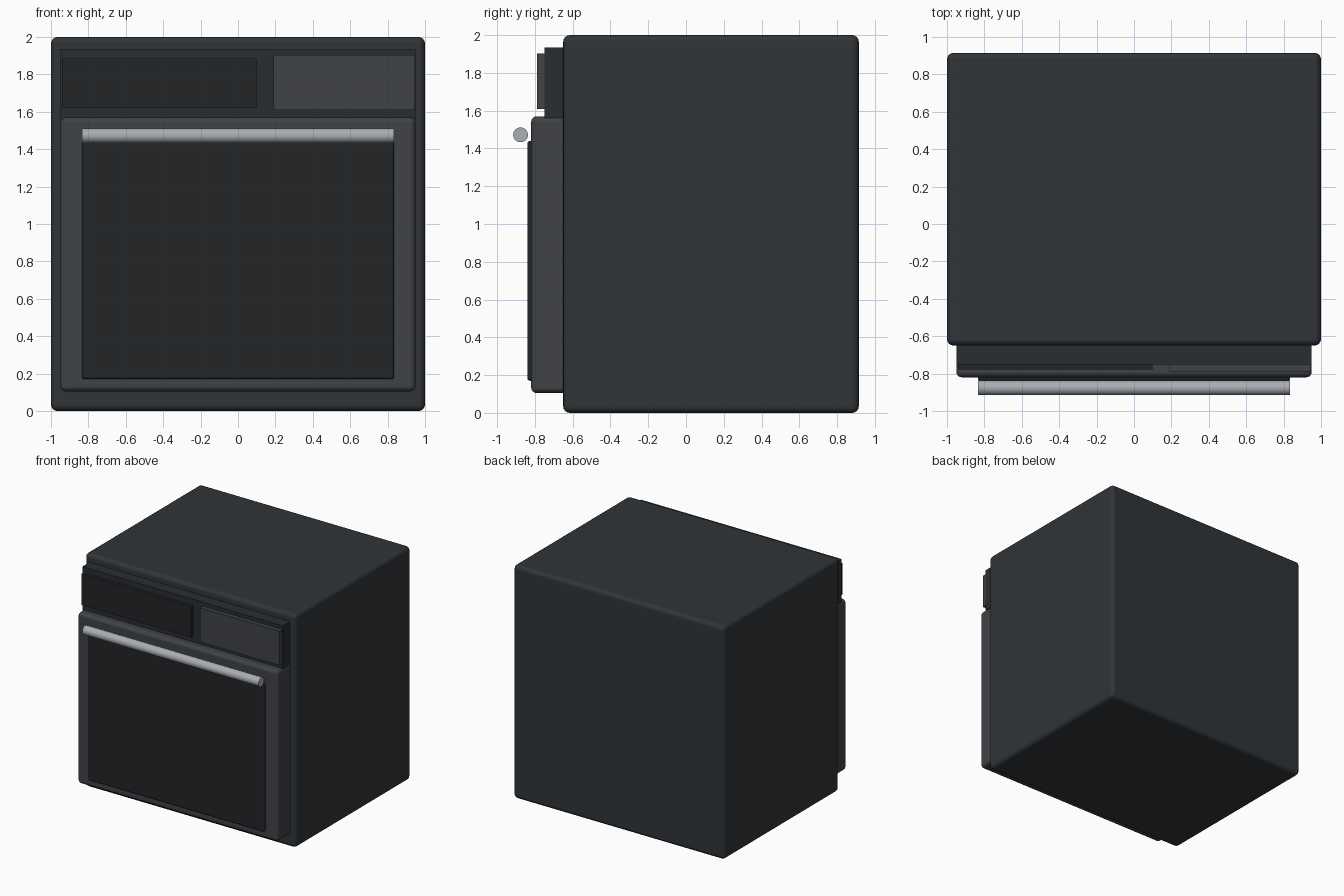
import bpy
import math

if "Cube" in bpy.data.objects:
    bpy.data.objects.remove(bpy.data.objects["Cube"])


def material(name, color):
    mat = bpy.data.materials.new(name)
    mat.diffuse_color = (*color, 1)
    mat.use_nodes = True
    mat.node_tree.nodes["Principled BSDF"].inputs["Base Color"].default_value = mat.diffuse_color
    return mat


def box(name, x, y, z, mat, bevel=0.0):
    """Box from (min, max) ranges, optionally with rounded edges."""
    spans = (x, y, z)
    bpy.ops.mesh.primitive_cube_add(size=1, location=[(a + b) / 2 for a, b in spans])
    ob = bpy.context.object
    ob.name = name
    ob.scale = [b - a for a, b in spans]
    bpy.ops.object.transform_apply(location=False, rotation=False, scale=True)
    ob.data.materials.append(mat)
    if bevel:
        bpy.ops.object.shade_smooth_by_angle(angle=math.radians(40))
        mod = ob.modifiers.new("rounded_edges", 'BEVEL')
        mod.width = bevel
        mod.segments = 4
        mod.harden_normals = True
    return ob


charcoal = material("charcoal", (0.03, 0.035, 0.04))
panel_grey = material("panel_grey", (0.022, 0.027, 0.03))
door_grey = material("door_grey", (0.05, 0.055, 0.062))
black_glass = material("black_glass", (0.017, 0.018, 0.02))
steel = material("steel", (0.4, 0.42, 0.45))

# Oven cabinet
box("cabinet", (-1, 1), (-0.65, 0.915), (0, 2), charcoal, 0.035)

# Control panel with display and keypad
box("control_panel", (-0.95, 0.95), (-0.75, -0.62), (1.56, 1.935), panel_grey)
box("display", (-0.94, 0.10), (-0.778, -0.74), (1.62, 1.885), black_glass)
box("keypad", (0.19, 0.945), (-0.788, -0.74), (1.61, 1.903), door_grey)

# Door and window
box("door", (-0.95, 0.95), (-0.82, -0.62), (0.105, 1.57), door_grey, 0.03)
box("door_window", (-0.835, 0.835), (-0.84, -0.80), (0.17, 1.44), black_glass, 0.015)

# Round handle bar
bpy.ops.mesh.primitive_cylinder_add(vertices=32, radius=0.039, depth=1.67,
                                    location=(0, -0.876, 1.472),
                                    rotation=(0, math.pi / 2, 0))
handle = bpy.context.object
handle.name = "handle"
handle.data.materials.append(steel)
bpy.ops.object.shade_smooth_by_angle(angle=math.radians(40))
